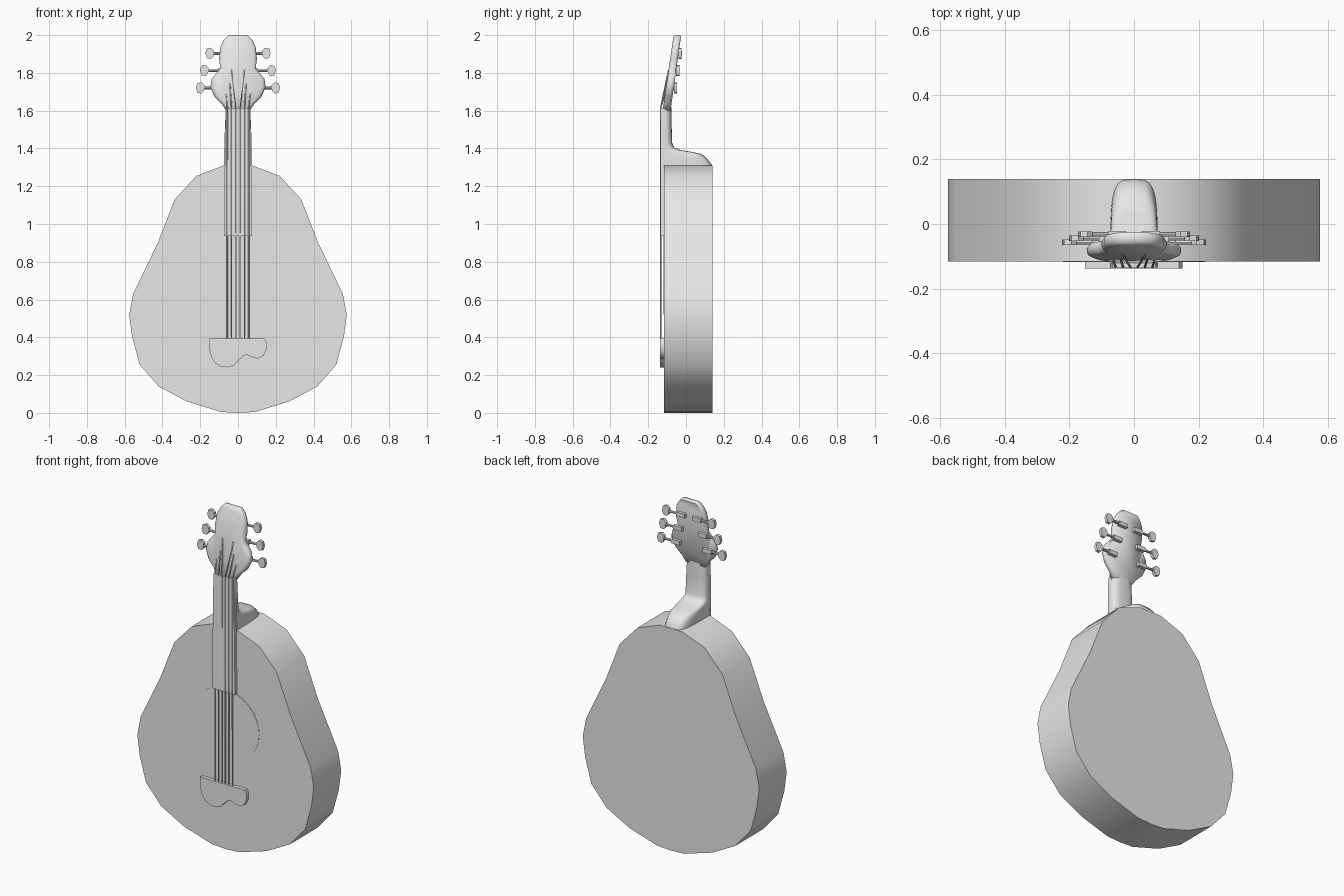
import bpy, bmesh, math
from mathutils import Vector

if "Cube" in bpy.data.objects:
    bpy.data.objects.remove(bpy.data.objects["Cube"], do_unlink=True)

grey = bpy.data.materials.new("plain grey")
grey.use_nodes = True
grey.diffuse_color = (0.8, 0.8, 0.8, 1)
grey.node_tree.nodes["Principled BSDF"].inputs["Base Color"].default_value = (0.8, 0.8, 0.8, 1)


def finish(name, bm, angle=40):
    bmesh.ops.recalc_face_normals(bm, faces=bm.faces)
    mesh = bpy.data.meshes.new(name)
    bm.to_mesh(mesh)
    bm.free()
    mesh.materials.append(grey)
    ob = bpy.data.objects.new(name, mesh)
    bpy.context.collection.objects.link(ob)
    bpy.ops.object.select_all(action='DESELECT')
    ob.select_set(True)
    bpy.context.view_layer.objects.active = ob
    bpy.ops.object.shade_smooth_by_angle(angle=math.radians(angle))
    return ob


def loft(name, rings, angle=40):
    """Skin closed rings of points and cap both ends."""
    bm = bmesh.new()
    rows = [[bm.verts.new(p) for p in ring] for ring in rings]
    n = len(rows[0])
    for a, b in zip(rows, rows[1:]):
        for i in range(n):
            j = (i + 1) % n
            bm.faces.new((a[i], a[j], b[j], b[i]))
    bm.faces.new(rows[0])
    bm.faces.new(rows[-1])
    return finish(name, bm, angle)


def plate(name, outline, y0, y1, angle=40):
    """Extrude an (x, z) outline from y0 to y1."""
    return loft(name, [[(x, y, z) for x, z in outline] for y in (y0, y1)], angle)


def mirrored(half):
    return half + [(-x, z) for x, z in reversed(half)]


def rod(name, points, radius, sides=6):
    """Thin round rod through a list of points."""
    rings = []
    for i, p in enumerate(points):
        d = Vector(points[min(i + 1, len(points) - 1)]) - Vector(points[max(i - 1, 0)])
        q = d.to_track_quat('Z', 'Y')
        rings.append([Vector(p) + q @ Vector((radius * math.cos(t), radius * math.sin(t), 0))
                      for t in (2 * math.pi * k / sides for k in range(sides))])
    return loft(name, rings)


# Pear-shaped sound box
body_half = [(0.09, 0.005), (0.27, 0.06), (0.42, 0.14), (0.52, 0.255), (0.56, 0.40),
             (0.576, 0.52), (0.555, 0.63), (0.425, 0.90), (0.335, 1.13), (0.22, 1.255),
             (0.075, 1.31)]
plate("body", [(0, 0)] + mirrored(body_half), -0.116, 0.14)

# Sound hole disc
plate("sound_hole", [(0.22 * math.cos(t), 0.733 + 0.212 * math.sin(t))
                     for t in (2 * math.pi * k / 32 for k in range(32))], -0.118, -0.114)

# Asymmetric bridge
plate("bridge", [(-0.152, 0.393), (-0.152, 0.34), (-0.142, 0.295), (-0.12, 0.262), (-0.09, 0.246),
                 (-0.055, 0.241), (-0.02, 0.252), (0.005, 0.278), (0.03, 0.304), (0.05, 0.307),
                 (0.075, 0.294), (0.105, 0.288), (0.135, 0.303), (0.15, 0.335), (0.15, 0.375),
                 (0.14, 0.393)], -0.137, -0.114)

# Fingerboard
plate("fingerboard", mirrored([(0.075, 0.937), (0.066, 1.615)]), -0.135, -0.112)

# Neck and heel: rounded sections stacked upward, (z, half width, back y)
neck_rows = [(1.27, 0.074, 0.138), (1.312, 0.074, 0.138), (1.345, 0.074, 0.112),
             (1.37, 0.073, 0.085), (1.382, 0.073, 0.03), (1.392, 0.073, -0.03),
             (1.405, 0.072, -0.063), (1.43, 0.072, -0.073), (1.52, 0.069, -0.076),
             (1.62, 0.064, -0.078)]
steps = [math.pi * k / 14 for k in range(15)]
rings = []
for z, w, back in neck_rows:
    p = 0.5 if back > -0.05 else 0.7
    rings.append([(math.copysign(abs(math.cos(t)) ** p, math.cos(t)) * w,
                   -0.116 + (back + 0.116) * max(math.sin(t), 0) ** p, z) for t in steps])
loft("neck", rings, 50)


# Tilted headstock with softened rims
def head_back(z):
    return -0.079 + (z - 1.615) * 0.137


head_half = [(0.062, 1.6), (0.085, 1.635), (0.125, 1.675), (0.146, 1.725), (0.14, 1.768),
             (0.115, 1.797), (0.094, 1.825), (0.1, 1.875), (0.093, 1.94), (0.075, 1.975),
             (0.05, 2.0)]
rings = []
for depth, s in ((0.041, 0.86), (0.034, 0.96), (0.024, 1.0), (0.010, 1.0), (0.0, 0.93)):
    rings.append([(x * s, head_back(z) - depth, 1.8 + (z - 1.8) * (1 - (1 - s) * 0.4))
                  for x, z in mirrored(head_half)])
loft("headstock", rings, 60)

# Strings run from the bridge over the nut and fan out on the headstock
for k, (x, ex, ez) in enumerate([(0.011, 0.036, 1.815), (0.034, 0.043, 1.745), (0.057, 0.064, 1.69)]):
    for side, s in (("left", 1), ("right", -1)):
        rod(f"string_{side}_{k + 1}",
            [(s * x, -0.134, 0.385), (s * x, -0.134, 1.615),
             (s * ex, head_back(ez) - 0.041, ez)], 0.0035)

# Tuning pegs: gear housing, shaft and flattened key on the back of the head
for k, (z, key) in enumerate([(1.72, 0.2), (1.812, 0.178), (1.903, 0.15)]):
    y = head_back(z) + 0.008
    for side, s in (("left", 1), ("right", -1)):
        tag = f"{side}_{k + 1}"
        rod("peg_shaft_" + tag, [(s * (key - 0.12), y, z), (s * key, y, z)], 0.007, 8)
        plate("peg_housing_" + tag,
              [(s * (key - a), z + b) for a, b in ((0.125, -0.012), (0.07, -0.012),
                                                  (0.07, 0.012), (0.125, 0.012))],
              y - 0.012, y + 0.01)
        plate("peg_key_" + tag,
              [(s * (key + a), z + b) for a, b in ((-0.02, -0.014), (-0.006, -0.029), (0.014, -0.025),
                                                  (0.023, 0.0), (0.016, 0.025), (-0.006, 0.03),
                                                  (-0.022, 0.016))],
              y - 0.008, y + 0.009)
